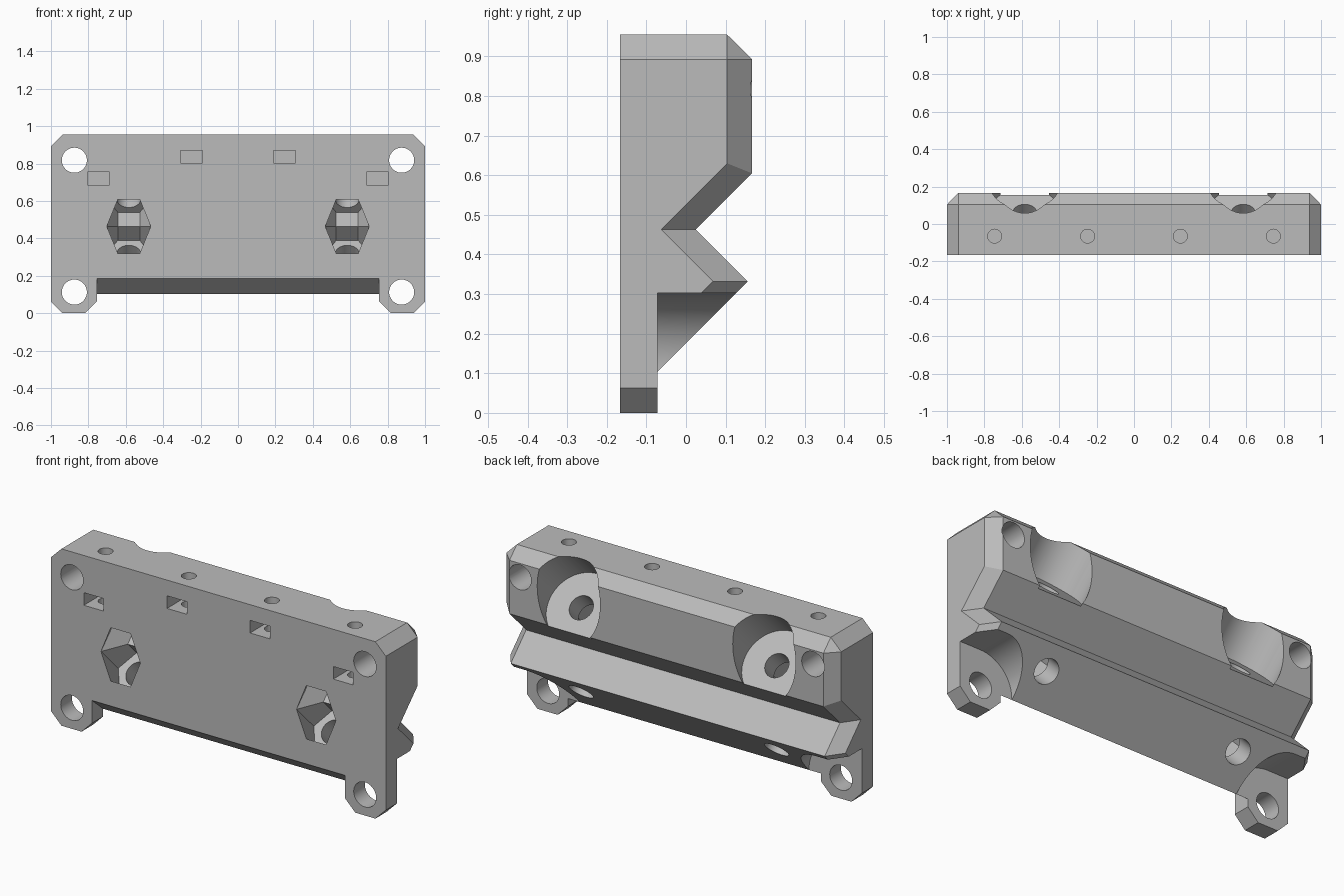
import bpy
import bmesh
from math import cos, sin, tau
from mathutils import Vector

if "Cube" in bpy.data.objects:
    bpy.data.objects.remove(bpy.data.objects["Cube"])

grey = bpy.data.materials.new("matte grey")
grey.use_nodes = True
colour = (0.5, 0.5, 0.5, 1)
grey.diffuse_color = colour
grey.node_tree.nodes["Principled BSDF"].inputs["Base Color"].default_value = colour

FRONT, LEDGE = -0.167, -0.072
BEVEL = 0.0625
Y, Z = Vector((0, 1, 0)), Vector((0, 0, 1))
UP_BACK, DOWN_BACK = (Y + Z).normalized(), (Y - Z).normalized()


def loft(name, rings):
    """Skin a row of equal cross-sections and cap both ends."""
    bm = bmesh.new()
    rows = [[bm.verts.new(p) for p in ring] for ring in rings]
    n = len(rows[0])
    for a, b in zip(rows, rows[1:]):
        for i in range(n):
            j = (i + 1) % n
            bm.faces.new((a[i], a[j], b[j], b[i]))
    bm.faces.new(rows[0][::-1])
    bm.faces.new(rows[-1])
    bmesh.ops.remove_doubles(bm, verts=bm.verts, dist=1e-5)
    bmesh.ops.recalc_face_normals(bm, faces=bm.faces)
    mesh = bpy.data.meshes.new(name)
    bm.to_mesh(mesh)
    bm.free()
    mesh.materials.append(grey)
    obj = bpy.data.objects.new(name, mesh)
    bpy.context.collection.objects.link(obj)
    return obj


def prism(name, outline, origin, axis, start, end):
    """Extrude an outline along an axis that is square to x."""
    across, up = Vector((1, 0, 0)), Vector((1, 0, 0)).cross(axis)
    return loft(name, [[Vector(origin) + across * u + up * v + axis * s
                        for u, v in outline] for s in (start, end)])


def polygon(sides, radius):
    return [(radius * cos(tau * i / sides), radius * sin(tau * i / sides))
            for i in range(sides)]


def rectangle(x0, x1, z0, z1):
    return [(x0, z0), (x1, z0), (x1, z1), (x0, z1)]


def combine(target, tool, operation):
    mod = target.modifiers.new(operation.lower(), "BOOLEAN")
    mod.operation, mod.object, mod.solver = operation, tool, "EXACT"
    bpy.context.view_layer.objects.active = target
    bpy.ops.object.modifier_apply(modifier=mod.name)
    bpy.data.objects.remove(tool)


def cut(*args):
    combine(block, prism("cutter", *args), "DIFFERENCE")


# Main block: grooved side profile, narrowing to a bevelled end profile
middle = [(FRONT, 0.955), (0.104, 0.955), (0.167, 0.893), (0.167, 0.605),
          (0.025, 0.463), (0.156, 0.332), (LEDGE, 0.104), (FRONT, 0.185)]
end = [(FRONT, 0.893), (0.104, 0.893), (0.104, 0.893), (0.104, 0.63),
       (-0.063, 0.463), (0.068, 0.332), (-0.116, 0.148), (FRONT, 0.185)]
block = loft("mounting_block", [[(x, y, z) for y, z in section] for x, section in
             ((-1, end), (BEVEL - 1, middle), (1 - BEVEL, middle), (1, end))])

# Bevelled legs at the lower corners
for side in (-1, 1):
    leg = [(0.755, BEVEL), (0.755 + BEVEL, 0), (1 - BEVEL, 0),
           (1, BEVEL), (1, 0.4), (0.755, 0.4)]
    combine(block, prism("leg", [(side * x, z) for x, z in leg],
                         (0, 0, 0), Y, FRONT, LEDGE), "UNION")

for side in (-1, 1):
    # Clearance pocket behind each leg, open to the outer end
    corner = (side * 0.875, 0, 0.113)
    cut(polygon(64, 0.19), corner, Y, LEDGE, 0.4)
    cut(rectangle(-0.2 if side < 0 else 0, 0 if side < 0 else 0.2, -0.2, 0.19),
        corner, Y, LEDGE, 0.4)

    # Through holes at the corners
    for z in (0.113, 0.818):
        cut(polygon(48, 0.067), (side * 0.875, 0, z), Y, -0.4, 0.4)

    # Crossed diagonal bolt holes with hexagonal nut recesses
    nut = (side * 0.584, FRONT, 0.464)
    cut(polygon(64, 0.188), nut, UP_BACK, 0.32, 0.9)
    for axis in (UP_BACK, DOWN_BACK):
        cut(polygon(6, 0.1175), nut, axis, -0.15, 0.208)
        cut(polygon(48, 0.065), nut, axis, 0.18, 0.6)

    # Vertical screw holes with square nut slots in the front
    for x, z in ((0.248, 0.836), (0.745, 0.72)):
        cut(rectangle(-0.059, 0.059, -0.034, 0.034), (side * x, 0, z), Y, -0.3, -0.005)
        cut(polygon(32, 0.037), (side * x, -0.065, 0), Z, z - 0.09, 1.1)

bpy.ops.object.select_all(action="DESELECT")
block.select_set(True)
bpy.context.view_layer.objects.active = block
bpy.ops.object.shade_smooth_by_angle(angle=0.5)
